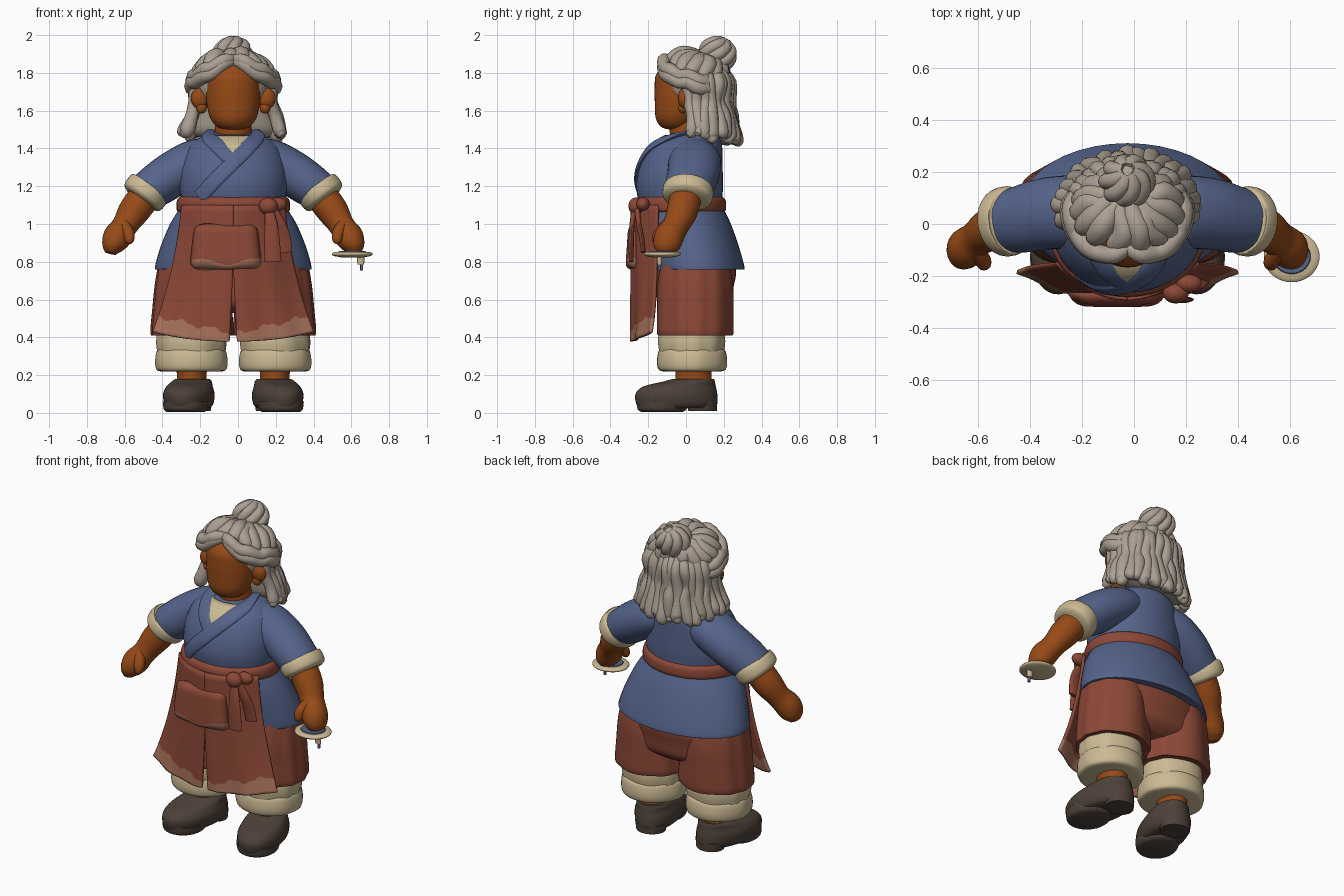
import bpy, bmesh, math, random
from math import sin, cos, pi
from mathutils import Vector, Matrix
from mathutils.bvhtree import BVHTree

if "Cube" in bpy.data.objects:
    bpy.data.objects.remove(bpy.data.objects["Cube"], do_unlink=True)

random.seed(4)
CX = -0.025  # the body's own centre line
Y, Z = Vector((0, 1, 0)), Vector((0, 0, 1))
SIDES = (("left", 1), ("right", -1))


def material(name, code):
    srgb = [int(code[i:i + 2], 16) / 255 for i in (0, 2, 4)]
    colour = [((c + .055) / 1.055) ** 2.4 for c in srgb] + [1]
    mat = bpy.data.materials.new(name)
    mat.use_nodes = True
    mat.diffuse_color = colour
    mat.node_tree.nodes["Principled BSDF"].inputs["Base Color"].default_value = colour
    return mat


skin = material("brown skin", "964a17")
hair = material("grey hair", "aca093")
blue = material("blue cloth", "55648b")
rust = material("rust cloth", "8c4837")
hem = material("faded rust hem", "a5705a")
beige = material("beige cloth", "cbba94")
leather = material("dark leather", "4d4139")


def finish(name, bm, *mats):
    bmesh.ops.recalc_face_normals(bm, faces=bm.faces[:])
    mesh = bpy.data.meshes.new(name)
    bm.to_mesh(mesh)
    bm.free()
    for mat in mats:
        mesh.materials.append(mat)
    mesh.polygons.foreach_set("use_smooth", [True] * len(mesh.polygons))
    mesh.set_sharp_from_angle(angle=math.radians(50))
    obj = bpy.data.objects.new(name, mesh)
    bpy.context.scene.collection.objects.link(obj)
    return obj


def smooth_path(pts, steps):
    p = [pts[0], *pts, pts[-1]]
    out = []
    for i in range(1, len(p) - 2):
        for t in (j / steps for j in range(steps)):
            out.append([b + .5 * t * (c - a + t * (2 * a - 5 * b + 4 * c - d + t * (3 * b - a - 3 * c + d)))
                        for a, b, c, d in zip(*p[i - 1:i + 3])])
    return out + [list(pts[-1])]


def sweep(name, mat, pts, ref=Y, axis=None, sides=16, steps=4, folds=0, depth=0):
    """Skin rings (x, y, z, radius, second radius) along a smooth path."""
    path = smooth_path([(*p, p[3]) if len(p) == 4 else p for p in pts], steps)
    spine = [Vector(p[:3]) for p in path]
    bm = bmesh.new()
    rings = []
    for i, p in enumerate(path):
        along = axis or (spine[min(i + 1, len(path) - 1)] - spine[max(i - 1, 0)]).normalized()
        u = ref.cross(along).normalized()
        v = along.cross(u)
        ring = []
        for a in (2 * pi * k / sides for k in range(sides)):
            grow = 1 + depth * sin(folds * a + 2 * sin(2 * a))
            ring.append(bm.verts.new(spine[i] + (u * p[3] * cos(a) + v * p[4] * sin(a)) * grow))
        rings.append(ring)
    for lo, hi in zip(rings, rings[1:]):
        for k in range(sides):
            n = (k + 1) % sides
            bm.faces.new((lo[k], lo[n], hi[n], hi[k]))
    bm.faces.new(rings[0])
    bm.faces.new(rings[-1])
    return finish(name, bm, mat)


def loft(name, mat, rings, x=CX, **kw):
    """Stack level ellipses given as (z, y, x radius, y radius)."""
    return sweep(name, mat, [(x, y, z, rx, ry) for z, y, rx, ry in rings], axis=Z, **{"sides": 40, **kw})


def sheet(name, fn, nu, nv, mats, split=99, thick=.01):
    bm = bmesh.new()
    grid = [[bm.verts.new(fn(i / nu, j / nv)) for i in range(nu + 1)] for j in range(nv + 1)]
    for j in range(nv):
        for i in range(nu):
            face = bm.faces.new((grid[j][i], grid[j][i + 1], grid[j + 1][i + 1], grid[j + 1][i]))
            face.material_index = int(j >= split)
    obj = finish(name, bm, *mats)
    solid = obj.modifiers.new("thickness", "SOLIDIFY")
    solid.thickness, solid.offset = thick, 0
    return obj


def ball(name, mat, centre, radii):
    bm = bmesh.new()
    bmesh.ops.create_uvsphere(bm, u_segments=24, v_segments=16, radius=1,
                              matrix=Matrix.LocRotScale(Vector(centre), None, Vector(radii)))
    return finish(name, bm, mat)


# Jacket body and belt
jacket = loft("jacket", blue, [(.76, .055, .4, .245), (.77, .055, .415, .255), (.88, .03, .385, .25),
                               (1, -.002, .335, .24), (1.1, -.027, .28, .222), (1.2, -.034, .285, .23),
                               (1.3, -.026, .28, .22), (1.4, -.002, .245, .194), (1.45, .025, .19, .157),
                               (1.485, .045, .12, .1)])
loft("belt", rust, [(1.06, -.03, .28, .22), (1.075, -.033, .3, .244), (1.125, -.033, .298, .243),
                    (1.145, -.03, .28, .22)])
tree = BVHTree.FromPolygons([v.co for v in jacket.data.vertices], [p.vertices for p in jacket.data.polygons])


def chest(x, z, lift):
    hit = tree.ray_cast(Vector((x, -2, z)), Y)[0] or Vector((x, -.06, z))
    return hit + Vector((0, -lift, lift / 2))


# Undershirt in the neck opening, and the crossed collar
sheet("undershirt", lambda u, v: chest(CX + (u - .5) * (.01 + .2 * v), 1.34 + .125 * v, .006), 12, 10, [beige], thick=.008)
for name, back, line in (("collar_under", -.135, ((-.15, 1.46), (-.11, 1.415), (-.06, 1.365), (-.015, 1.325))),
                         ("collar_over", .085, ((.1, 1.46), (.055, 1.405), (-.04, 1.31), (-.13, 1.22), (-.2, 1.14)))):
    lift = .006 if back > 0 else .002
    sweep(name, blue, [(back, .05, 1.485, .032, .015)] + [(*chest(x, z, lift), .042, .013) for x, z in line],
          ref=Vector((0, -1, .5)).normalized())

# Arms
for side, s in SIDES:
    def arm(part, mat, pts, **kw):
        sweep(f"{part}_{side}", mat, [(CX + s * p[0], *p[1:]) for p in pts], **kw)

    arm("sleeve", blue, [(.1, .04, 1.36, .1, .12), (.2, .045, 1.33, .118, .14), (.31, .04, 1.27, .12, .138),
                         (.4, .02, 1.21, .115, .13), (.46, .01, 1.17, .105, .12)], sides=28)
    arm("sleeve_cuff", beige, [(.435, .015, 1.2, .1, .115), (.442, .014, 1.19, .117, .13), (.462, .01, 1.167, .122, .135),
                               (.483, .005, 1.14, .116, .128), (.492, .003, 1.128, .09, .1)], sides=28)
    arm("forearm", skin, [(.45, .005, 1.17, .085), (.525, -.02, 1.07, .083), (.575, -.055, .99, .068, .07),
                          (.615, -.09, .93, .075, .078), (.64, -.105, .88, .058, .07), (.65, -.11, .845, .03, .04)], sides=20)
    arm("thumb", skin, [(.58, -.1, 1, .03), (.555, -.14, .95, .032), (.55, -.155, .91, .024), (.55, -.155, .895, .008)], sides=12)

# Neck, head and ears
loft("neck", skin, [(1.4, .03, .1, .1), (1.5, .01, .098, .098), (1.58, .01, .09, .09)])
loft("head", skin, [(1.5, -.06, .04, .03), (1.515, -.055, .085, .078), (1.56, -.05, .122, .11), (1.64, -.035, .141, .13),
                    (1.72, -.03, .143, .136), (1.8, -.02, .137, .134), (1.88, .01, .08, .08)])
for side, s in SIDES:
    ball(f"ear_{side}", skin, (CX + s * .178, -.01, 1.665), (.046, .033, .055))
    ball(f"earlobe_{side}", skin, (CX + s * .168, -.015, 1.615), (.028, .026, .03))

# Hair masses
ball("hair_cap", hair, (CX, .06, 1.74), (.2, .18, .17))
loft("hair_back", hair, [(1.78, .08, .18, .15), (1.62, .11, .2, .11), (1.5, .14, .23, .11), (1.46, .16, .2, .09)])

# Hanging locks round the back
count = 19
for i in range(count):
    a = math.radians(-98 + 196 * i / (count - 1))
    out, side = Vector((sin(a), cos(a), 0)), Vector((cos(a), -sin(a), 0))
    tip = 1.5 - .05 * max(0, cos(a)) + random.uniform(-.015, .02)
    rows = [(.14, 1.82, .025), (.188, 1.75, .036), (.182, 1.65, .034), (.195, 1.57, .037), (.22, tip, .036), (.232, tip - .025, .012)]
    pts = []
    for j, (r, z, thick) in enumerate(rows):
        p = Vector((CX, .04 + .015 * sin(a) ** 2, z)) + out * (r + random.uniform(-.008, .008)) + side * random.uniform(-.013, .013)
        p.x += .035 * sin(a) * (1.85 - z) / .35
        pts.append((*p, thick * random.uniform(.9, 1.15)))
    sweep(f"hanging_lock_{i}", hair, pts, ref=side, sides=10)

# Locks gathered up from the hairline to the bun
count = 15
for i in range(count):
    a = 2 * pi * (i + .5) / count
    side = Vector((cos(a), sin(a), 0))
    edge = Vector((.2 * sin(a), .05 - .15 * cos(a), 1.815 + .035 * cos(a) - .03 * sin(a) ** 2))
    goal = Vector((0, .13, 1.86))
    pts = []
    for t, rise, thick in ((0, -.02, .015), (.06, .005, .04), (.3, .035, .048), (.6, .032, .042), (1, 0, .03)):
        p = edge.lerp(goal, t) + Z * (rise + random.uniform(-.008, .008)) + side * random.uniform(-.02, .02)
        pts.append((p.x + CX, p.y, p.z, thick))
    sweep(f"gathered_lock_{i}", hair, pts, ref=side, sides=10)

# Waves parted over the temples
for side, s in SIDES:
    for k, drop in enumerate((0, .035)):
        wave = [(.0, -.09, 1.872, .025), (.05, -.118, 1.868, .034), (.11, -.112, 1.83, .034), (.155, -.085, 1.815, .038),
                (.195, -.035, 1.785, .034), (.208, .01, 1.785, .038), (.21, .07, 1.755, .04), (.18, .14, 1.75, .025)]
        sweep(f"temple_wave_{side}_{k}", hair, [(CX + s * (x + drop * x), y, z - drop * min(1, .3 + x / .15), r) for x, y, z, r in wave],
              ref=Z, sides=10)

# Bun
tilt = Matrix.Translation((CX, .165, 1.895)) @ Matrix.Rotation(-.5, 4, "X")
ball("bun_core", hair, (CX, .165, 1.895), (.088, .09, .088))
for i in range(8):
    a = 2 * pi * i / 8
    pts = []
    for lat in (80, 45, 10, -30, -65):
        b = math.radians(lat)
        turn = a + .6 * sin(b)
        r = .078 + random.uniform(-.006, .006)
        pts.append((r * cos(b) * cos(turn), r * cos(b) * sin(turn), .073 * sin(b), .031))
    sweep(f"bun_lock_{i}", hair, pts, ref=Vector((-sin(a), cos(a), 0)), sides=10).data.transform(tilt)

# Trousers, under-trousers, ankles and shoes
loft("trouser_seat", rust, [(.53, .045, .27, .13), (.58, .045, .36, .19), (.66, .045, .385, .205), (.76, .05, .375, .215),
                            (.85, .04, .3, .18)])
for side, s in SIDES:
    loft(f"trouser_leg_{side}", rust, [(.415, .045, .195, .18), (.42, .045, .218, .202), (.55, .045, .208, .202),
                                       (.68, .045, .195, .2), (.8, .045, .175, .18)], x=CX + s * .218, folds=9, depth=.02, sides=60)
    loft(f"under_trouser_{side}", beige, [(.46, .03, .175, .17), (.38, .03, .185, .178), (.325, .03, .18, .172)],
         x=CX + s * .222, folds=8, depth=.02)
    loft(f"under_trouser_cuff_{side}", beige, [(.34, .03, .165, .16), (.325, .03, .184, .178), (.27, .03, .192, .186),
                                               (.23, .03, .185, .178), (.22, .03, .165, .155)], x=CX + s * .222, folds=5, depth=.012)
    loft(f"ankle_{side}", skin, [(.14, .04, .085, .1), (.2, .04, .078, .095), (.26, .04, .09, .1)], x=CX + s * .22)
    spin = Matrix.Translation((CX + s * .22, .04, 0))
    toe_out = spin @ Matrix.Rotation(s * .22, 4, "Z") @ spin.inverted()
    shoe = dict(x=CX + s * .215)
    for obj in (loft(f"shoe_{side}", leather, [(.025, -.05, .105, .205), (.05, -.05, .124, .219), (.1, -.052, .131, .22),
                                               (.14, -.035, .118, .195), (.165, .015, .105, .14), (.18, .04, .09, .11)], **shoe),
                loft(f"sole_{side}", leather, [(.005, -.13, .1, .11), (.02, -.13, .115, .13), (.06, -.125, .122, .138)], **shoe),
                loft(f"heel_{side}", leather, [(.01, .09, .085, .075), (.06, .085, .094, .082)], **shoe)):
        obj.data.transform(toe_out)

# Split apron with a worn hem
for side, s in SIDES:
    def apron(u, v):
        line = .425 + .085 * u + .011 * sin(15 * u + 2 * s) + .005 * sin(41 * u)
        low = .378 + .05 * u * u
        z = 1.1 + (line - 1.1) * v / .75 if v <= .75 else line + (low - line) * (v - .75) * 4
        k = (1.1 - z) / .7
        gap, edge = .035 * max(0, k - .45), .27 + .06 * k + .105 * k * k
        dx = gap + (edge - gap) * u
        return CX + s * dx, -.285 + (1.9 - 1.38 * k) * dx * dx - .006 * k * sin(13 * u), z

    sheet(f"apron_{side}", apron, 30, 24, [rust, hem], split=18, thick=.016)


# Pouch with a worn lower edge
def pouch(u, v):
    a, b = 2 * u - 1, 2 * v - 1
    bulge = (1 - a ** 8) * (1 - b ** 10)
    wear = .02 * sin(9 * u) * max(0, 1 - abs(v - .8) / .2)
    return (-.065 + a * (.165 + .022 * v) * (1 - .06 * b ** 8), -.265 - (.035 + .015 * v) * bulge,
            .998 - .238 * v + wear + a ** 8 * (.02 * max(0, b) - .015 * max(0, -b)))


sheet("pouch", pouch, 24, 24, [rust, hem], split=20, thick=.012)

# Belt knot and its ties
ball("belt_knot", rust, (.16, -.265, 1.095), (.05, .04, .045))
ball("belt_loop", rust, (.21, -.228, 1.105), (.05, .035, .036))
sweep("long_tie", rust, [(.16, -.27, 1.09, .02, .015), (.175, -.285, 1, .034, .014), (.18, -.29, .9, .042, .014), (.185, -.29, .8, .045, .012)])
sweep("short_tie", rust, [(.18, -.26, 1.09, .02, .015), (.22, -.25, 1, .032, .014), (.24, -.235, .93, .038, .014), (.25, -.225, .85, .038, .012)])

# Small dish carried under the left hand
dish = dict(x=.605)
loft("dish", beige, [(.822, -.125, .05, .045), (.832, -.125, .1, .09), (.845, -.125, .106, .098), (.853, -.125, .09, .085)], **dish)
loft("dish_inlay", blue, [(.851, -.125, .074, .068), (.858, -.125, .07, .064)], **dish)
loft("dish_stem", beige, [(.785, -.14, .018, .012), (.83, -.14, .02, .014)], x=.65, sides=12)
loft("dish_pin", blue, [(.755, -.14, .008, .008), (.8, -.14, .008, .008)], x=.655, sides=10)
